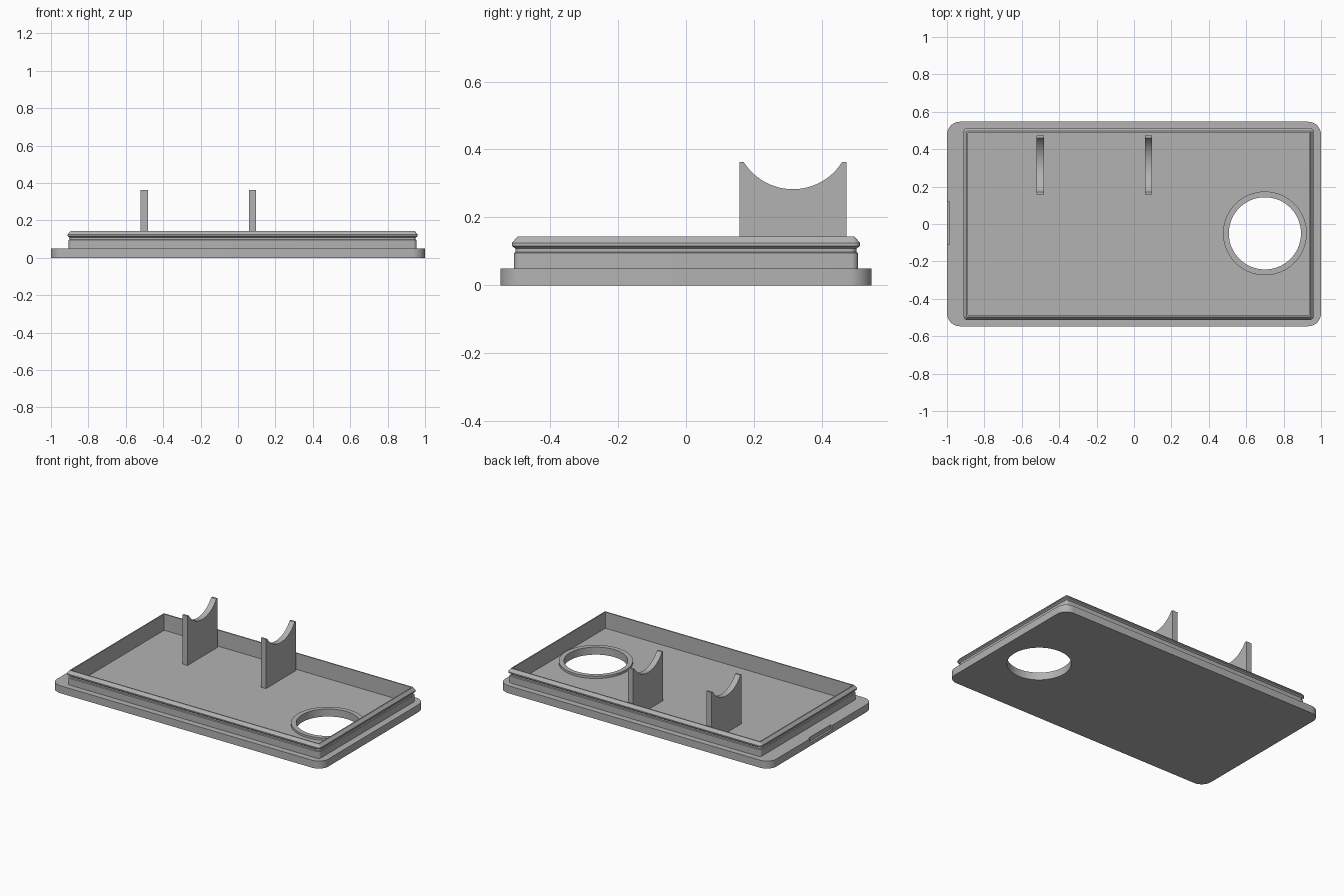
import bpy, bmesh, math

cube = bpy.data.objects.get("Cube")
if cube:
    bpy.data.objects.remove(cube, do_unlink=True)

grey = bpy.data.materials.new("plain grey")
grey.use_nodes = True
colour = (0.45, 0.45, 0.45, 1)
grey.diffuse_color = colour
grey.node_tree.nodes["Principled BSDF"].inputs["Base Color"].default_value = colour

FLOOR, PLATE, TOP = 0.035, 0.05, 0.143
HOLE_X, HOLE_Y, HOLE_R = 0.70, -0.05, 0.193


def make(name, bm):
    bmesh.ops.recalc_face_normals(bm, faces=bm.faces)
    mesh = bpy.data.meshes.new(name)
    bm.to_mesh(mesh)
    bm.free()
    obj = bpy.data.objects.new(name, mesh)
    bpy.context.collection.objects.link(obj)
    mesh.materials.append(grey)
    return obj


def rounded_rect(cx, hx, hy, r, seg=8):
    pts = []
    for k, (sx, sy) in enumerate([(1, 1), (-1, 1), (-1, -1), (1, -1)]):
        for i in range(seg + 1):
            a = math.pi / 2 * (k + i / seg)
            pts.append((cx + sx * (hx - r) + r * math.cos(a),
                        sy * (hy - r) + r * math.sin(a)))
    return pts


def circle(cx, cy, r, n=64):
    return [(cx + r * math.cos(math.tau * i / n), cy + r * math.sin(math.tau * i / n))
            for i in range(n)]


def loft(name, layers, closed=False):
    """Skin a stack of matching outlines, capped or joined end to start."""
    bm = bmesh.new()
    rings = [[bm.verts.new((x, y, z)) for x, y in pts] for pts, z in layers]
    pairs = list(zip(rings, rings[1:]))
    if closed:
        pairs.append((rings[-1], rings[0]))
    else:
        bm.faces.new(rings[0])
        bm.faces.new(rings[-1])
    for a, b in pairs:
        for i in range(len(a)):
            j = (i + 1) % len(a)
            bm.faces.new((a[i], a[j], b[j], b[i]))
    return make(name, bm)


def cut(obj, cutter):
    mod = obj.modifiers.new("cut", "BOOLEAN")
    mod.operation = "DIFFERENCE"
    mod.solver = "EXACT"
    mod.object = cutter
    cutter.hide_render = True
    cutter.hide_set(True)


# Lid: flanged plate, snap-fit rim with groove and lip, sunken floor
plate = rounded_rect(0, 1, 0.547, 0.07)
layers = [(plate, 0), (plate, PLATE)]
rim_profile = [(0.507, PLATE), (0.507, 0.095), (0.502, 0.098), (0.502, 0.108),
               (0.513, 0.116), (0.513, 0.124), (0.497, TOP), (0.489, TOP),
               (0.489, FLOOR)]
for half, z in rim_profile:
    radius = 0.02 if half > 0.5 else 0.005
    layers.append((rounded_rect(0.025, half + 0.423, half, radius), z))
lid = loft("lid", layers)

# Round opening and pry notch
hole = circle(HOLE_X, HOLE_Y, HOLE_R)
cut(lid, loft("hole_cutter", [(hole, -0.1), (hole, 0.2)]))
notch = [(-1.05, -0.11), (-0.987, -0.11), (-0.987, 0.12), (-1.05, 0.12)]
cut(lid, loft("notch_cutter", [(notch, 0.022), (notch, 0.1)]))

# Raised collar round the opening
collar = circle(HOLE_X, HOLE_Y, HOLE_R + 0.031)
ring = loft("hole_collar", [(hole, FLOOR - 0.01), (hole, PLATE),
                            (collar, PLATE), (collar, FLOOR - 0.01)], closed=True)

# Two cradle supports with a concave top
def cradle(name, x0, x1):
    cy, cz, r, half = 0.315, 0.454, 0.171, 0.145
    y0, y1, z1 = 0.157, 0.473, 0.363
    sweep = math.asin(half / r)
    outline = [(y0, FLOOR - 0.01), (y0, z1)]
    for i in range(25):
        a = sweep * (i / 12 - 1)
        outline.append((cy + r * math.sin(a), min(z1, cz - r * math.cos(a))))
    outline += [(y1, z1), (y1, FLOOR - 0.01)]
    bm = bmesh.new()
    face = bm.faces.new([bm.verts.new((x0, y, z)) for y, z in outline])
    out = bmesh.ops.extrude_face_region(bm, geom=[face])
    bmesh.ops.translate(bm, vec=(x1 - x0, 0, 0),
                        verts=[v for v in out["geom"] if isinstance(v, bmesh.types.BMVert)])
    return make(name, bm)


supports = [cradle("right_cradle", -0.52, -0.482), cradle("left_cradle", 0.058, 0.096)]

# Smooth the curved walls, keep edges sharp
for obj in [lid, ring] + supports:
    bpy.ops.object.select_all(action="DESELECT")
    obj.select_set(True)
    bpy.context.view_layer.objects.active = obj
    for mod in list(obj.modifiers):
        bpy.ops.object.modifier_apply(modifier=mod.name)
    bpy.ops.object.shade_smooth_by_angle(angle=math.radians(25))
